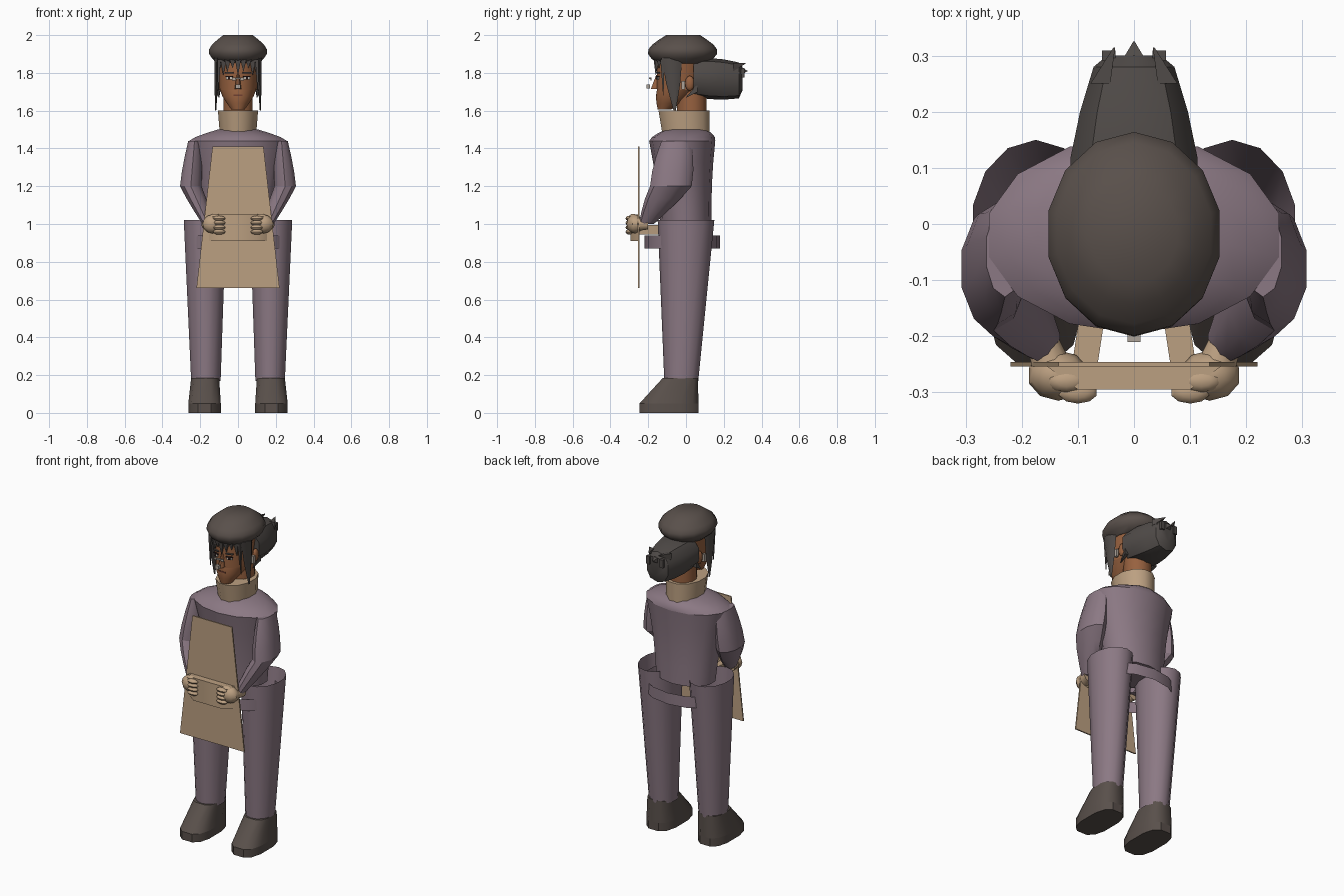
import bpy
import bmesh
from math import cos, sin, pi, tau, copysign, radians
from mathutils import Vector

default_cube = bpy.data.objects.get("Cube")
if default_cube:
    bpy.data.objects.remove(default_cube, do_unlink=True)


def material(name, red, green, blue):
    made = bpy.data.materials.new(name)
    made.diffuse_color = (red, green, blue, 1)
    made.use_nodes = True
    shader = made.node_tree.nodes["Principled BSDF"]
    shader.inputs["Base Color"].default_value = made.diffuse_color
    return made


purple = material("dusty_purple", .26, .19, .23)
tan = material("tan_cloth", .5, .35, .22)
dark = material("dark_brown", .1, .08, .07)
hair = material("dark_hair", .08, .07, .065)
skin = material("brown_skin", .31, .12, .05)
lip = material("lip_brown", .16, .05, .03)
white = material("eye_white", .6, .56, .5)
black = material("near_black", .02, .01, .01)
metal = material("pale_metal", .42, .37, .32)


def finish(name, mesh, mat):
    """Turn a bmesh into an object that is smooth but keeps its sharp edges."""
    bmesh.ops.recalc_face_normals(mesh, faces=mesh.faces)
    data = bpy.data.meshes.new(name)
    mesh.to_mesh(data)
    mesh.free()
    data.materials.append(mat)
    data.shade_smooth()
    data.set_sharp_from_angle(angle=radians(40))
    made = bpy.data.objects.new(name, data)
    bpy.context.collection.objects.link(made)
    return made


def tube(name, mat, start, end, first, last, sides=12, steps=1, swell=0, square=1, capped=True):
    """Tapered tube between two points; its rings lie across the x, y or z axis.

    first and last are the radii of the end rings, swell bulges the middle, and
    square runs from zero (rectangular) to one (elliptical).
    """
    start, end, first, last = (Vector(item) for item in (start, end, first, last))
    span = [abs(part) for part in end - start]
    along = span.index(max(span))
    across = [axis for axis in range(3) if axis != along]
    mesh = bmesh.new()
    rings = []
    for step in range(steps + 1):
        part = step / steps
        centre = start.lerp(end, part)
        radii = first.lerp(last, part) * (1 + swell * sin(pi * part))
        ring = []
        for side in range(sides):
            turn = tau * (side + .5) / sides
            point = centre.copy()
            for axis, radius, wave in zip(across, radii, (cos(turn), sin(turn))):
                point[axis] += radius * copysign(abs(wave) ** square, wave)
            ring.append(mesh.verts.new(point))
        rings.append(ring)
    for low, high in zip(rings, rings[1:]):
        for side in range(sides):
            mesh.faces.new((low[side - 1], low[side], high[side], high[side - 1]))
    if capped:
        mesh.faces.new(rings[0])
        mesh.faces.new(rings[-1])
    return finish(name, mesh, mat)


def ball(name, mat, at, size):
    mesh = bmesh.new()
    bmesh.ops.create_uvsphere(mesh, u_segments=10, v_segments=6, radius=1)
    bmesh.ops.scale(mesh, vec=Vector(size), verts=mesh.verts)
    bmesh.ops.translate(mesh, vec=Vector(at), verts=mesh.verts)
    return finish(name, mesh, mat)


def box(name, mat, at, size, yaw=0):
    mesh = bmesh.new()
    bmesh.ops.create_cube(mesh, size=1)
    bmesh.ops.scale(mesh, vec=Vector(size), verts=mesh.verts)
    made = finish(name, mesh, mat)
    made.location = at
    made.rotation_euler.z = yaw
    return made


def spike(name, mat, root, tip, width, depth):
    return tube(name, mat, root, tip, (width, depth), (.002, .002), sides=4)


# Torso, collar and belt
chest, chest_size = (0, -.02, 1.44), (.265, .175)
tube("torso", purple, (0, 0, .98), chest, (.185, .135), chest_size, sides=14, steps=4, swell=-.05)
tube("shoulders", purple, chest, (0, 0, 1.5), chest_size, (.11, .11), sides=14, steps=3, swell=.1)
tube("collar", tan, (0, 0, 1.48), (0, -.01, 1.6), (.1, .13), (.11, .14))
tube("waist_belt", purple, (0, -.02, .87), (0, -.02, .94), (.27, .2), (.27, .2),
     sides=14, capped=False)

# Apron with front pouch
tube("apron", tan, (0, -.25, .66), (0, -.25, 1.41), (.22, .004), (.135, .004), sides=4, square=0)
tube("apron_pouch", tan, (0, -.25, .98), (0, -.295, .98), (.16, .07), (.1, .07), sides=4, square=0)

for side, s in (("left", 1), ("right", -1)):
    # Trouser leg and shoe
    tube(side + "_trouser_leg", purple, (s * .17, -.025, .17), (s * .175, 0, 1.02),
         (.08, .09), (.115, .15), sides=14, capped=False)
    instep, sole_size = (s * .177, -.09, .05), (.088, .16)
    tube(side + "_shoe_sole", dark, (s * .177, -.09, 0), instep, sole_size, sole_size, square=.7)
    tube(side + "_shoe_upper", dark, instep, (s * .174, -.03, .185), sole_size, (.076, .095),
         square=.7)

    # Sleeve bent forward at the elbow
    elbow, elbow_size = (s * .25, -.08, 1.2), (.06, .11)
    tube(side + "_upper_sleeve", purple, (s * .23, -.05, 1.44), elbow, (.035, .08), elbow_size,
         sides=10, steps=3, swell=.1)
    tube(side + "_lower_sleeve", purple, elbow, (s * .16, -.21, 1), elbow_size, (.03, .04),
         sides=10, steps=3, swell=.1)

    # Gloved fist, fingers and thumb
    tube(side + "_wrist", tan, (s * .165, -.2, 1), (s * .14, -.27, 1), (.03, .03), (.04, .04))
    ball(side + "_hand", tan, (s * .135, -.27, 1), (.055, .045, .05))
    for finger in range(4):
        ball(side + "_finger", tan, (s * .1, -.3, 1.03 - finger * .024), (.035, .02, .014))
    ball(side + "_thumb", tan, (s * .12, -.28, 1.04), (.035, .02, .014))
    box(side + "_apron_tie", tan, (s * .08, -.2, .97), (.045, .1, .05), s * .15)

    # Eyes and brows, turned with the curve of the face
    for part, mat, height, size in (
            ("_eye", white, 1.772, (.034, .006, .013)),
            ("_iris", black, 1.772, (.012, .01, .014)),
            ("_eyelid", black, 1.781, (.04, .009, .005)),
            ("_eyebrow", hair, 1.8, (.044, .009, .007))):
        box(side + part, mat, (s * .046, -.15, height), size, s * .33)

    # Ears and earrings
    ball(side + "_ear", skin, (s * .105, .02, 1.745), (.016, .025, .04))
    box(side + "_earring", metal, (s * .115, -.015, 1.735), (.016, .018, .045))

    # Locks hanging beside the face
    tube(side + "_front_lock", hair, (s * .118, -.06, 1.6), (s * .112, -.075, 1.88),
         (.003, .006), (.016, .055), sides=6, steps=2, swell=.2)
    spike(side + "_thin_lock", hair, (s * .1, -.125, 1.87), (s * .105, -.12, 1.68), .012, .015)

    # Loose ends of the gathered hair
    box(side + "_hair_knob", hair, (s * .045, .3, 1.8), (.024, .018, .05))
    spike(side + "_hair_wisp", hair, (s * .06, .25, 1.83), (s * .035, .315, 1.85), .025, .03)
    spike(side + "_nape_wisp", hair, (s * .105, .06, 1.72), (s * .1, 0, 1.67), .015, .03)

# Neck, head and face
tube("neck", skin, (0, .03, 1.55), (0, .03, 1.72), (.08, .08), (.08, .08))
cheek, cheek_size = (0, -.04, 1.71), (.098, .116)
tube("jaw", skin, (0, -.115, 1.605), cheek, (.035, .035), cheek_size, sides=16, steps=3, swell=.1)
tube("skull", skin, cheek, (0, -.025, 1.88), cheek_size, (.11, .13), sides=16)
tube("nose", skin, (0, -.163, 1.715), (0, -.148, 1.79), (.019, .025), (.008, .01), sides=8)
box("upper_lip", lip, (0, -.15, 1.682), (.046, .02, .008))
box("lower_lip", lip, (0, -.147, 1.67), (.036, .02, .01))

# Small nose-clip spectacles
for side, s in (("left", 1), ("right", -1)):
    box(side + "_spectacle_lens", metal, (s * .022, -.185, 1.768), (.022, .004, .014))
box("spectacle_bridge", metal, (0, -.19, 1.772), (.03, .01, .008))
box("nose_clip", metal, (0, -.2, 1.728), (.024, .02, .022))

# Cap
tube("cap", dark, (0, -.02, 1.85), (0, -.015, 2), (.11, .13), (.08, .09),
     sides=14, steps=6, swell=.65)

# Uneven fringe under the cap
for lock in range(-4, 5):
    turn = radians(lock * 15)
    x, y = sin(turn) * .11, -.03 - cos(turn) * .13
    spike("fringe_lock", hair, (x, y, 1.87), (x, y, 1.79 + lock % 3 * .018), .022, .016)

# Gathered hair behind the head
tube("gathered_hair", hair, (0, .04, 1.775), (0, .28, 1.76), (.122, .1), (.075, .095),
     sides=10, steps=3, swell=.12, square=.8)
tube("hair_end", hair, (0, .28, 1.76), (0, .3, 1.77), (.075, .095), (.05, .06),
     sides=10, square=.8)
spike("hair_tip", hair, (0, .28, 1.81), (0, .325, 1.81), .04, .04)
